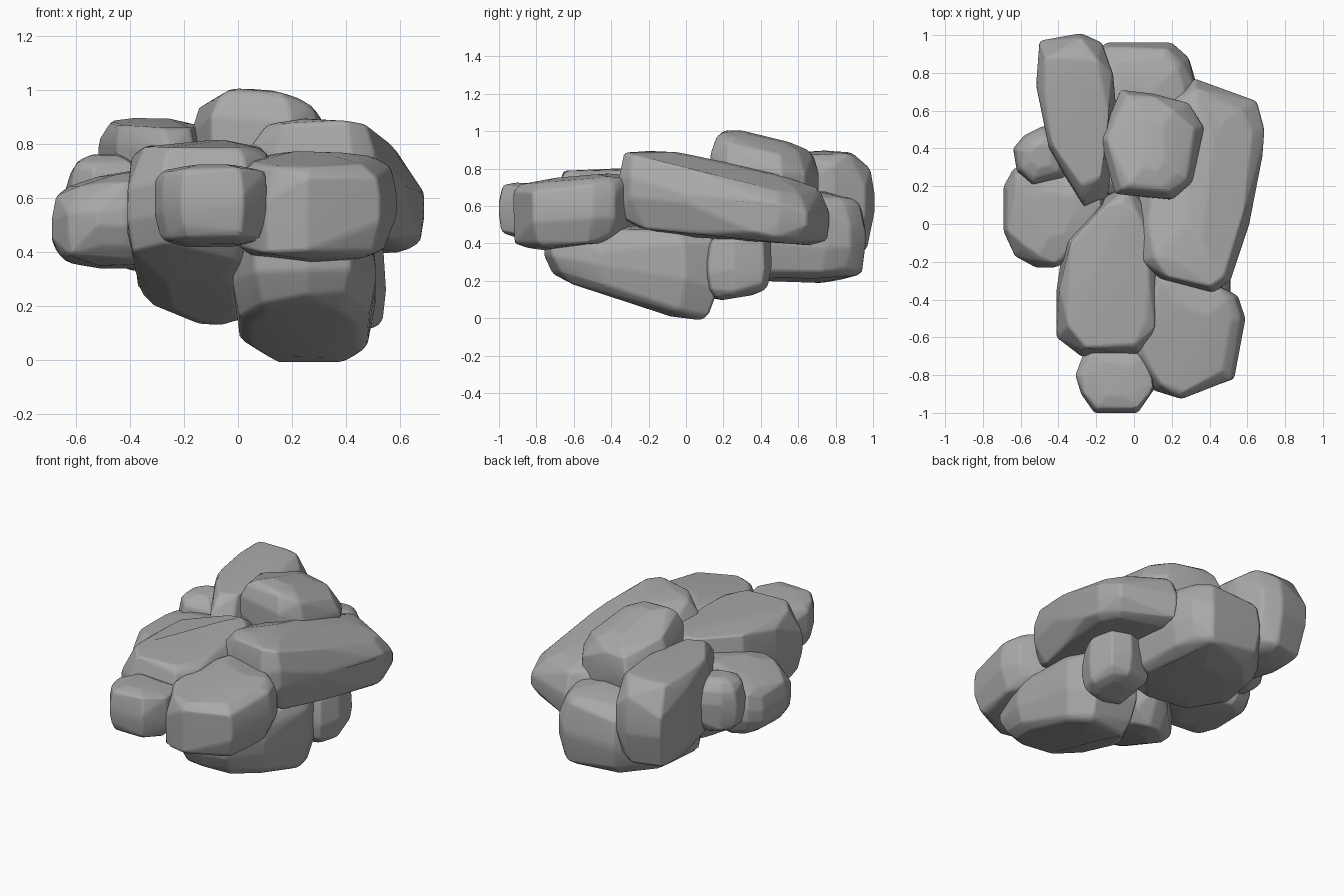
import bpy, bmesh, math, random

if "Cube" in bpy.data.objects:
    bpy.data.objects.remove(bpy.data.objects["Cube"], do_unlink=True)

# One plain stone colour
stone = bpy.data.materials.new("stone grey")
stone.use_nodes = True
GREY = (0.4, 0.4, 0.4, 1)
stone.diffuse_color = GREY
bsdf = stone.node_tree.nodes["Principled BSDF"]
bsdf.inputs["Base Color"].default_value = GREY
bsdf.inputs["Roughness"].default_value = 0.9


def rock(name, plan, top, bottom, inset=(0.7, 0.7, 0.7), tilt=0, crown=0.06, seed=1):
    """Chiselled boulder: plan outline, (front, back) heights of its top and
    underside, narrowing of the top in x and y and of the underside, sideways
    tilt and doming of the top."""
    rng = random.Random(seed)
    xs, ys = zip(*plan)
    cx, cy = (min(xs) + max(xs)) / 2, (min(ys) + max(ys)) / 2
    y0, span = min(ys), max(ys) - min(ys)
    ux, uy, low = inset
    near = (1 + low) / 2 + 0.04
    # Each ring: level, x scale, y scale
    rings = [(0, low * 0.6, low * 0.6), (0.05, low, low), (0.16, near, near),
             (0.4, 1, 1), (0.62, 1, 1),
             (0.85, (1 + ux) / 2 + 0.04, (1 + uy) / 2 + 0.04),
             (1 - crown, ux, uy), (1, ux * 0.5, uy * 0.6)]
    bm = bmesh.new()
    for level, sx, sy in rings:
        for x, y in plan:
            s = 1 if sx == 1 else rng.uniform(0.93, 1.05)
            px, py = cx + (x - cx) * sx * s, cy + (y - cy) * sy * s
            f = (py - y0) / span
            zb = bottom[0] + (bottom[1] - bottom[0]) * f
            zt = top[0] + (top[1] - top[0]) * f + tilt * (px - cx)
            wobble = rng.uniform(-0.06, 0.06) if 0.1 < level < 0.9 else 0
            bm.verts.new((px, py, zb + (zt - zb) * (level + wobble)))
    hull = bmesh.ops.convex_hull(bm, input=bm.verts[:])
    spare = {g for g in hull["geom_interior"] + hull["geom_unused"]
             if isinstance(g, bmesh.types.BMVert)}
    bmesh.ops.delete(bm, geom=list(spare), context="VERTS")
    # Merge near-flat triangles into broad chiselled facets
    bmesh.ops.remove_doubles(bm, verts=bm.verts[:], dist=0.025)
    bmesh.ops.dissolve_limit(bm, angle_limit=math.radians(8),
                             verts=bm.verts[:], edges=bm.edges[:])
    bmesh.ops.recalc_face_normals(bm, faces=bm.faces[:])
    for face in bm.faces:
        face.smooth = True
    mesh = bpy.data.meshes.new(name)
    bm.to_mesh(mesh)
    bm.free()
    mesh.materials.append(stone)
    obj = bpy.data.objects.new(name, mesh)
    bpy.context.collection.objects.link(obj)
    # Worn edges between the facets
    worn = obj.modifiers.new("worn edges", "BEVEL")
    worn.width, worn.segments = 0.016, 2
    worn.limit_method, worn.angle_limit = "ANGLE", math.radians(12)
    obj.modifiers.new("facet shading", "WEIGHTED_NORMAL")


# Lower boulders
rock("base_boulder",
     [(-.02, -.45), (.06, -.7), (.25, -.76), (.42, -.72), (.51, -.45), (.51, 0),
      (.43, .17), (.12, .17), (-.01, -.1)],
     (.5, .5), (.21, -.065), (.85, .85, .76), seed=2)
rock("small_side_stone",
     [(.22, .15), (.35, .09), (.5, .12), (.55, .25), (.52, .42), (.4, .46), (.22, .4)],
     (.44, .46), (.08, .14), (.8, .8, .75), seed=3)
rock("back_boulder",
     [(-.39, .4), (-.36, .72), (-.15, .96), (.2, .96), (.29, .88), (.33, .75),
      (.33, .4), (.1, .1), (-.25, .15)],
     (.7, .67), (.21, .18), (.78, .82, .76), seed=4)

# Middle ring of boulders
rock("center_boulder",
     [(-.41, -.6), (-.28, -.7), (.04, -.7), (.12, -.55), (.14, -.3), (.13, -.02),
      (.07, .13), (-.03, .2), (-.15, .15), (-.37, -.08), (-.41, -.35)],
     (.8, .82), (.4, .04), (.8, .86, .74), crown=.03, seed=5)
rock("right_slab",
     [(0, 0), (.1, .6), (.32, .77), (.65, .65), (.69, .5), (.68, .36),
      (.61, 0), (.51, -.3), (.42, -.365), (.14, -.29), (.04, -.2)],
     (.95, .71), (.47, .36), (.5, .84, .82), tilt=-.1, crown=.07, seed=6)
rock("front_boulder",
     [(-.02, -.7), (.1, -.88), (.25, -.93), (.53, -.82), (.59, -.5), (.55, -.38),
      (.42, -.31), (.1, -.24), (0, -.4)],
     (.73, .79), (.35, .4), (.76, .86, .8), crown=.05, seed=7)
rock("front_small_stone",
     [(-.31, -.8), (-.28, -.9), (-.21, -1), (.02, -1), (.11, -.87), (.07, -.68),
      (-.25, -.64)],
     (.73, .71), (.44, .41), (.85, .85, .85), seed=8)
rock("left_boulder",
     [(-.69, .2), (-.64, .29), (-.54, .33), (-.2, .28), (-.14, .1), (-.3, -.18),
      (-.42, -.23), (-.52, -.23), (-.63, -.17), (-.69, -.04)],
     (.69, .7), (.36, .33), (.78, .74, .78), tilt=.17, seed=9)
rock("left_small_stone",
     [(-.64, .4), (-.62, .28), (-.54, .2), (-.36, .24), (-.34, .48), (-.48, .52),
      (-.58, .47)],
     (.75, .77), (.42, .42), (.7, .7, .7), seed=10)

# Upper boulders
rock("back_left_boulder",
     [(-.52, .74), (-.5, .97), (-.28, 1.01), (-.17, .96), (-.11, .8), (-.09, .55),
      (-.14, .14), (-.27, .09), (-.46, .4)],
     (.87, .905), (.4, .3), (.82, .78, .76), tilt=-.02, crown=.03, seed=11)
rock("top_boulder",
     [(-.18, .45), (-.07, .71), (.1, .69), (.29, .64), (.37, .51), (.31, .22),
      (.2, .13), (-.1, .16)],
     (1.04, .9), (.6, .56), (.6, .8, .85), tilt=-.1, seed=12)
